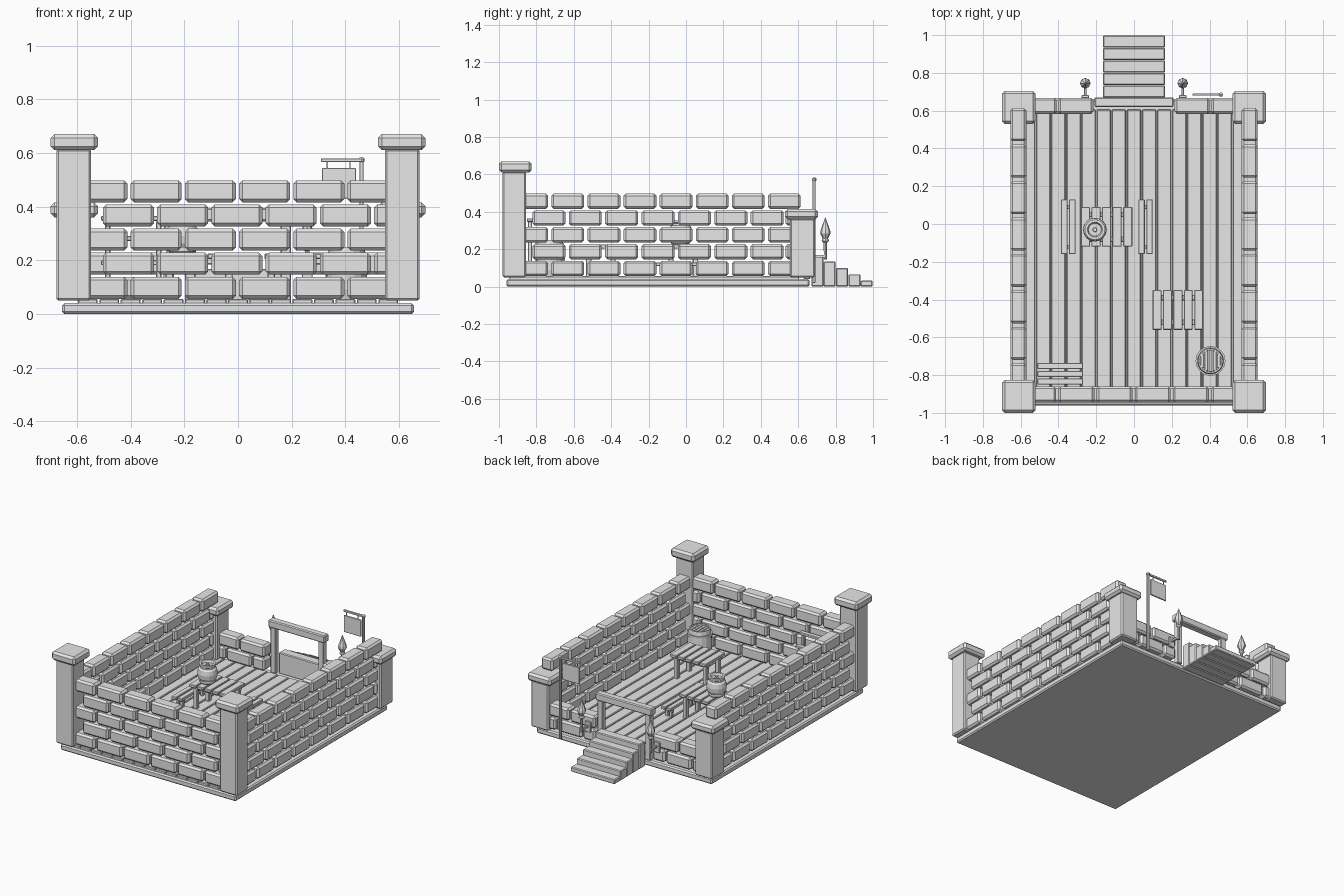
import bpy, bmesh, math
from mathutils import Matrix

if "Cube" in bpy.data.objects:
    bpy.data.objects.remove(bpy.data.objects["Cube"])

stone = bpy.data.materials.new("plain grey")
stone.diffuse_color = (0.8, 0.8, 0.8, 1)
stone.use_nodes = True
stone.node_tree.nodes["Principled BSDF"].inputs["Base Color"].default_value = stone.diffuse_color


def finish(name, bm, bevel=0.0):
    me = bpy.data.meshes.new(name)
    bmesh.ops.recalc_face_normals(bm, faces=bm.faces)
    bm.to_mesh(me)
    bm.free()
    me.materials.append(stone)
    ob = bpy.data.objects.new(name, me)
    bpy.context.collection.objects.link(ob)
    if bevel:
        mod = ob.modifiers.new("edge bevel", 'BEVEL')
        mod.width, mod.segments = bevel, 1
    return ob


def boxes(name, items, bevel=0.0):
    """One object from boxes given as (x0, x1, y0, y1, z0, z1)."""
    bm = bmesh.new()
    for x0, x1, y0, y1, z0, z1 in items:
        m = Matrix.Translation(((x0 + x1) / 2, (y0 + y1) / 2, (z0 + z1) / 2)) \
            @ Matrix.Diagonal((x1 - x0, y1 - y0, z1 - z0, 1))
        bmesh.ops.create_cube(bm, size=1, matrix=m)
    return finish(name, bm, bevel)


def lathe(name, profile, x, y, n=12):
    """Turned part from (radius, z) points, closed at both ends."""
    bm = bmesh.new()
    rings = [[bm.verts.new((x + r * math.cos(2 * math.pi * i / n),
                            y + r * math.sin(2 * math.pi * i / n), z))
              for i in range(n)] for r, z in profile]
    for a, b in zip(rings, rings[1:]):
        for i in range(n):
            j = (i + 1) % n
            bm.faces.new((a[i], a[j], b[j], b[i]))
    bm.faces.new(rings[0][::-1])
    bm.faces.new(rings[-1])
    return finish(name, bm)


# Ground slab and floorboards
boxes("base_slab", [(-.655, .655, -.96, .66, 0, .04)], .008)
boxes("floorboards", [(k * .08 - .037, k * .08 + .037, -.945, .605, .036, .056)
                      for k in range(-7, 8)], .004)

# Corner pillars with caps
for name, y0, y1, c0, c1, top, cap in (("front", -.98, -.855, -1, -.825, .615, .67),
                                       ("back", .555, .69, .53, .705, .365, .415)):
    for side, s in (("left", -1), ("right", 1)):
        xs, cs = sorted((s * .547, s * .677)), sorted((s * .522, s * .698))
        boxes(f"{name}_{side}_pillar", [(*xs, y0, y1, .05, top)], .008)
        boxes(f"{name}_{side}_pillar_cap", [(*cs, c0, c1, top - .005, cap)], .014)


def course(k):
    z = .056 + k * .09
    return z, z + .082


# Front wall bricks, alternate courses shifted by half a brick
bricks = []
for k in range(5):
    if k % 2 == 0:
        spans = [(-.602 + .202 * i, -.412 + .202 * i) for i in range(6)]
    else:
        spans = [(-.503 + .202 * i, -.313 + .202 * i) for i in range(5)] + [(.507, .62)]
    bricks += [(a, b, -.945, -.86, *course(k)) for a, b in spans]
boxes("front_wall_bricks", bricks, .012)

# Side wall bricks
for side, s in (("left", -1), ("right", 1)):
    xs, bricks = sorted((s * .57, s * .655)), []
    for k in range(5):
        if k % 2 == 0:
            spans = [(.4385 - .193 * i, .6135 - .193 * i) for i in range(8)]
        else:
            spans = [(.346 - .1945 * i, .522 - .1945 * i) for i in range(7)] + [(.533, .613)]
        bricks += [(*xs, a, b, *course(k)) for a, b in spans]
    boxes(f"{side}_wall_bricks", bricks, .012)

# Low back wall on both sides of the gate
bricks = []
for s in (-1, 1):
    for k, spans in ((0, [(.215, .305), (.315, .50), (.51, .57)]),
                     (1, [(.215, .40), (.41, .60)])):
        bricks += [(*sorted((s * a, s * b)), .583, .668, *course(k)) for a, b in spans]
boxes("back_wall_bricks", bricks, .012)

# Entrance stairs
boxes("entrance_stairs", [(-.165, .165, .67 + .066 * i, .734 + .066 * i, 0, .168 - .034 * i)
                          for i in range(5)], .005)

# Gate
boxes("gate_posts", [(s * .178 - .02, s * .178 + .02, .628, .664, .04, .35)
                     for s in (-1, 1)], .004)
boxes("gate_beam", [(-.21, .21, .62, .67, .345, .395)], .006)

# Wall torches on brackets
for side, s in (("left", -1), ("right", 1)):
    x = s * .258
    boxes(f"{side}_torch_bracket", [(x - .02, x + .02, .667, .682, .12, .19),
                                    (x - .007, x + .007, .675, .75, .155, .17)], .002)
    lathe(f"{side}_torch", [(.008, .145), (.009, .235), (.02, .245), (.014, .258),
                            (.028, .285), (.026, .3), (.001, .37)], x, .745, 8)

# Hanging sign
boxes("sign_post", [(.452, .468, .677, .692, .02, .575)], .003)
boxes("sign_arm", [(.31, .46, .679, .69, .566, .58)], .002)
boxes("sign_board", [(.313, .44, .68, .69, .43, .543)], .002)
boxes("sign_hangers", [(x, x + .005, .682, .687, .54, .57) for x in (.33, .415)])
lathe("sign_post_knob", [(.004, .563), (.012, .568), (.012, .578), (.004, .584)], .46, .685, 8)


# Tables: five planks, two battens, four legs
def table(name, x0, x1, y0, y1, z, n, leg):
    p = (x1 - x0) / n
    xm = (x0 + x1) / 2
    parts = [(x0 + p * i + .004, x0 + p * (i + 1) - .004, y0, y1, z - .02, z) for i in range(n)]
    for y in (y0 + .04, y1 - .04):
        parts.append((x0 + .01, x1 - .01, y - leg, y + leg, z - .04, z - .018))
        for x in (x0 + .015 + leg, x1 - .015 - leg):
            parts.append((x - leg, x + leg, y - leg, y + leg, .054, z - .03))
    boxes(name, parts, .003)


table("left_table", -.285, -.005, -.12, .09, .225, 5, .014)
table("right_table", .095, .37, -.56, -.35, .225, 5, .014)
table("left_bench", -.39, -.305, -.16, .13, .13, 2, .01)
table("right_bench", .02, .102, -.16, .13, .13, 2, .01)

# Open keg standing on the left table
lathe("table_keg", [(.044, .225), (.05, .232), (.05, .245), (.06, .262), (.063, .29),
                    (.058, .318), (.048, .328), (.048, .338), (.054, .342), (.054, .355),
                    (.04, .355), (.034, .34), (.012, .34), (.01, .348)], -.207, -.03, 16)

# Storage barrel with bands and a plank lid
bx, by = .405, -.725
lathe("barrel_body", [(.064, .055), (.074, .1), (.077, .15), (.074, .2), (.066, .25),
                      (.058, .25), (.058, .232)], bx, by, 16)
for i, (z, r) in enumerate(((.09, .077), (.205, .079))):
    lathe(f"barrel_band_{i + 1}", [(r - .01, z), (r, z), (r, z + .018), (r - .01, z + .018)],
          bx, by, 16)
lid = []
for i in range(-2, 3):
    h = math.sqrt(.058 ** 2 - (abs(i) * .022) ** 2)
    lid.append((bx + i * .022 - .009, bx + i * .022 + .009, by - h, by + h, .23, .243))
boxes("barrel_lid_planks", lid, .002)

# Stepped storage rack in the front corner
rack = [(-.51, -.27, y, y + .033, z - .018, z)
        for y, z in ((-.768, .2), (-.81, .29), (-.85, .365))]
for x in (-.495, -.305):
    rack += [(x, x + .02, y + .006, y + .026, .054, z - .015)
             for y, z in ((-.768, .2), (-.81, .29), (-.85, .365))]
boxes("corner_rack", rack, .003)
